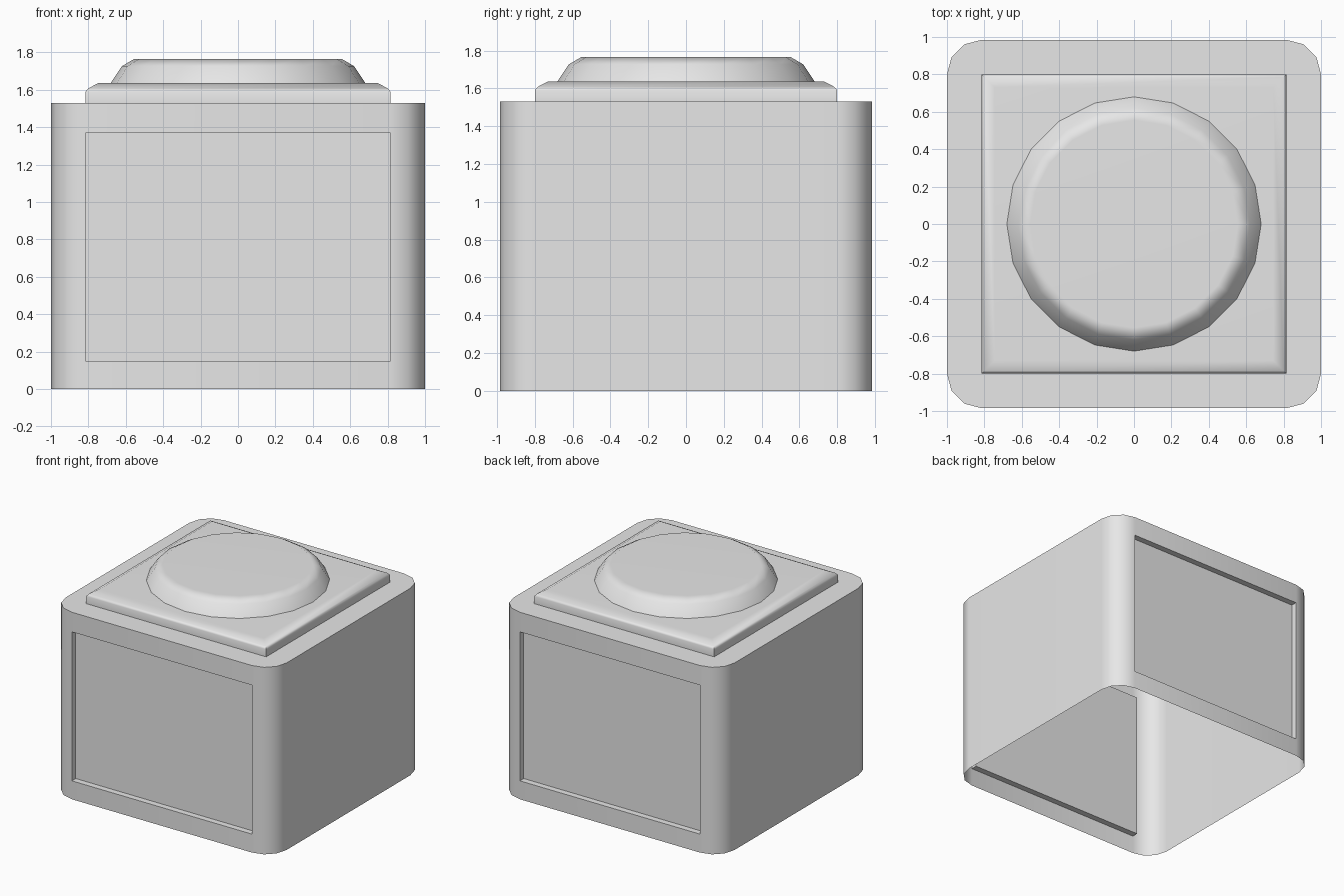
import bpy, bmesh, math
from mathutils import Vector

if "Cube" in bpy.data.objects:
    bpy.data.objects.remove(bpy.data.objects["Cube"], do_unlink=True)

grey = bpy.data.materials.new("light_grey")
grey.use_nodes = True
grey.diffuse_color = (0.8, 0.8, 0.8, 1)
grey.node_tree.nodes["Principled BSDF"].inputs["Base Color"].default_value = (0.8, 0.8, 0.8, 1)


def finish(bm, name):
    """Turn a bmesh into a smooth-shaded object with crisp flat faces."""
    mesh = bpy.data.meshes.new(name)
    bm.to_mesh(mesh)
    bm.free()
    mesh.materials.append(grey)
    obj = bpy.data.objects.new(name, mesh)
    bpy.context.collection.objects.link(obj)
    bpy.ops.object.select_all(action="DESELECT")
    obj.select_set(True)
    bpy.context.view_layer.objects.active = obj
    bpy.ops.object.shade_smooth_by_angle(angle=math.radians(50))
    obj.modifiers.new("flat_face_normals", "WEIGHTED_NORMAL").keep_sharp = True
    return obj


def stacked_rings(name, sides, turn, profile):
    """Stack rings of (half width x, half width y, z), closed on top only."""
    bm = bmesh.new()
    angles = [turn + math.tau * i / sides for i in range(sides)]
    rings = [[bm.verts.new((rx * math.cos(a), ry * math.sin(a), z)) for a in angles]
             for rx, ry, z in profile]
    for low, high in zip(rings, rings[1:]):
        for i in range(sides):
            j = (i + 1) % sides
            bm.faces.new((low[i], low[j], high[j], high[i]))
    bm.faces.new(rings[-1])
    return finish(bm, name)


# Body: open-bottomed box with rounded upright edges
HEIGHT, DEPTH = 1.53, 1.97
bm = bmesh.new()
bmesh.ops.create_cube(bm, size=1)
bmesh.ops.scale(bm, vec=(2, DEPTH, HEIGHT), verts=bm.verts)
bmesh.ops.translate(bm, vec=(0, 0, HEIGHT / 2), verts=bm.verts)
bm.normal_update()
bmesh.ops.delete(bm, geom=[f for f in bm.faces if f.normal.z < -0.9], context="FACES_ONLY")
upright = [e for e in bm.edges if abs(e.verts[0].co.z - e.verts[1].co.z) > 1]
bmesh.ops.bevel(bm, geom=upright, offset=0.185, segments=3, profile=0.5, affect="EDGES")

# Recessed panels on the front and back
for z in (0.15, 1.37):
    bm.normal_update()
    walls = [f for f in bm.faces if abs(f.normal.y) > 0.99]
    parts = set(walls) | {e for f in walls for e in f.edges} | {v for f in walls for v in f.verts}
    bmesh.ops.bisect_plane(bm, geom=list(parts), plane_co=(0, 0, z), plane_no=(0, 0, 1))
bm.normal_update()
panels = [f for f in bm.faces if abs(f.normal.y) > 0.99
          and 0.5 < f.calc_center_median().z < 1]
for panel in panels:
    inward = -panel.normal * 0.05
    bmesh.ops.inset_individual(bm, faces=[panel], thickness=0.001)
    moved = bmesh.ops.extrude_discrete_faces(bm, faces=[panel])["faces"][0]
    bmesh.ops.translate(bm, vec=inward, verts=moved.verts)
finish(bm, "body")

# Square lid with a softened top edge and mitred corners
R2 = math.sqrt(2)
lid_profile = [(0.815, 0.8, 1.53), (0.815, 0.8, 1.59), (0.8, 0.785, 1.608), (0.745, 0.73, 1.637)]
stacked_rings("lid", 4, math.pi / 4, [(x * R2, y * R2, z) for x, y, z in lid_profile])

# Round raised button on the lid
button_profile = [(0.68, 1.637), (0.62, 1.727), (0.555, 1.765)]
stacked_rings("button", 20, 0, [(r, r, z) for r, z in button_profile])
